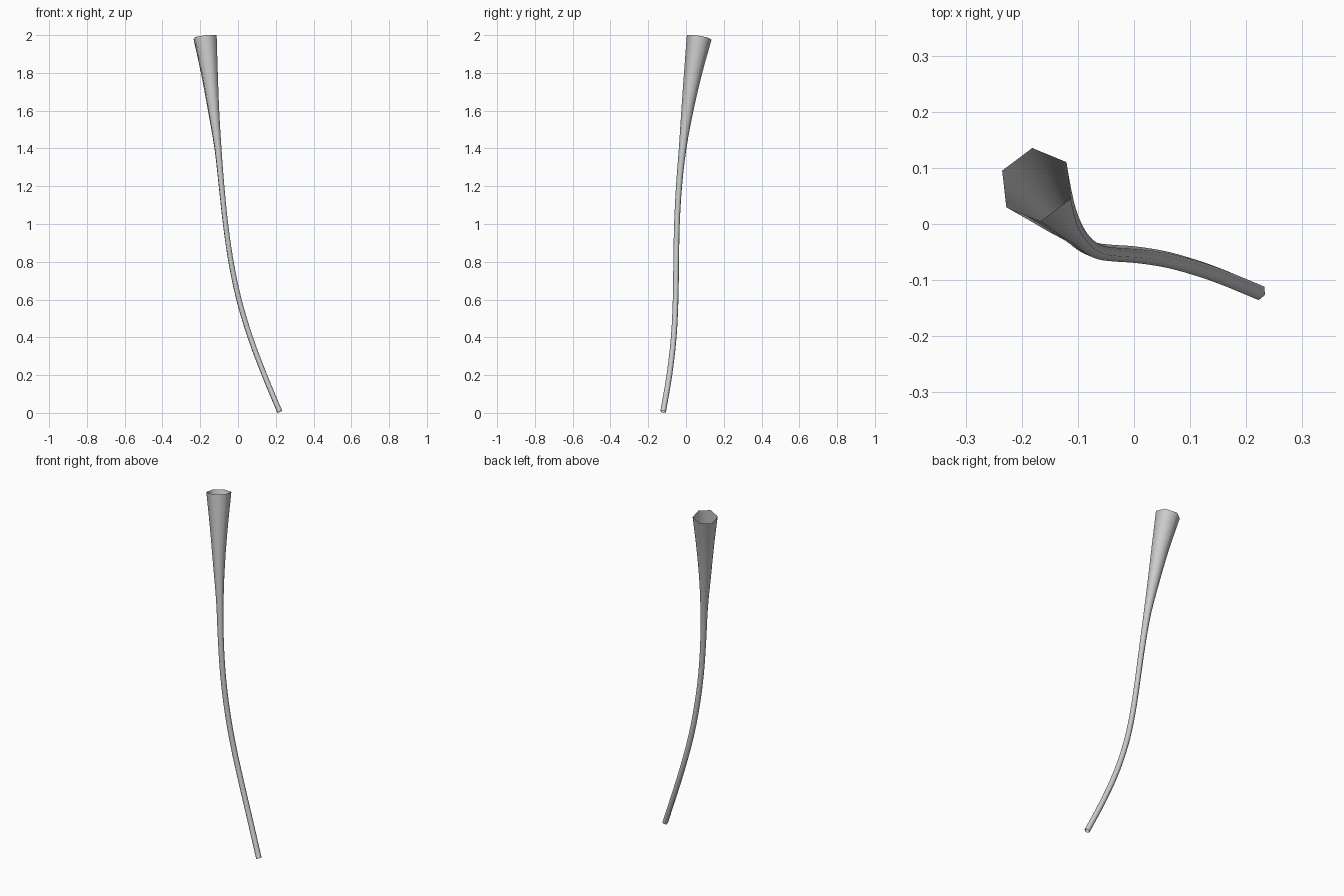
import bpy, bmesh, math
from mathutils import Vector

if "Cube" in bpy.data.objects:
    bpy.data.objects.remove(bpy.data.objects["Cube"])

# Centre line and radius: x, y, z, r
PATH = [
    (0.221, -0.121, 0.006, 0.015),
    (0.140, -0.088, 0.20, 0.015),
    (0.065, -0.065, 0.40, 0.015),
    (0.005, -0.055, 0.60, 0.015),
    (-0.037, -0.052, 0.80, 0.015),
    (-0.066, -0.048, 1.00, 0.015),
    (-0.087, -0.037, 1.20, 0.016),
    (-0.106, -0.018, 1.40, 0.020),
    (-0.129, 0.007, 1.60, 0.032),
    (-0.151, 0.037, 1.80, 0.048),
    (-0.174, 0.070, 1.989, 0.067),
]
SIDES, STEPS, TURN = 6, 3, math.radians(37)


def smooth_path(points, steps):
    """Catmull-Rom samples through the points (position and radius)."""
    p = [Vector(q) for q in points]
    p = [2 * p[0] - p[1]] + p + [2 * p[-1] - p[-2]]
    out = []
    for i in range(1, len(p) - 2):
        a, b, c, d = p[i - 1:i + 3]
        for s in range(steps):
            t = s / steps
            out.append(0.5 * (2 * b + (c - a) * t + (2 * a - 5 * b + 4 * c - d) * t * t
                              + (3 * b - a - 3 * c + d) * t ** 3))
    return out + [p[-2]]


# Six-sided rings square to the path, open at both ends
samples = smooth_path(PATH, STEPS)
bm = bmesh.new()
rings = []
for i, s in enumerate(samples):
    before, after = samples[max(i - 1, 0)], samples[min(i + 1, len(samples) - 1)]
    turn = Vector((0, 0, 1)).rotation_difference((after - before).xyz)
    ring = []
    for k in range(SIDES):
        a = TURN + k * math.tau / SIDES
        ring.append(bm.verts.new(s.xyz + turn @ Vector((math.cos(a), math.sin(a), 0)) * s.w))
    rings.append(ring)
for lower, upper in zip(rings, rings[1:]):
    for k in range(SIDES):
        n = (k + 1) % SIDES
        bm.faces.new((lower[k], lower[n], upper[n], upper[k])).smooth = True

mesh = bpy.data.meshes.new("flared_stem")
bm.to_mesh(mesh)
bm.free()
stem = bpy.data.objects.new("flared_stem", mesh)
bpy.context.collection.objects.link(stem)
